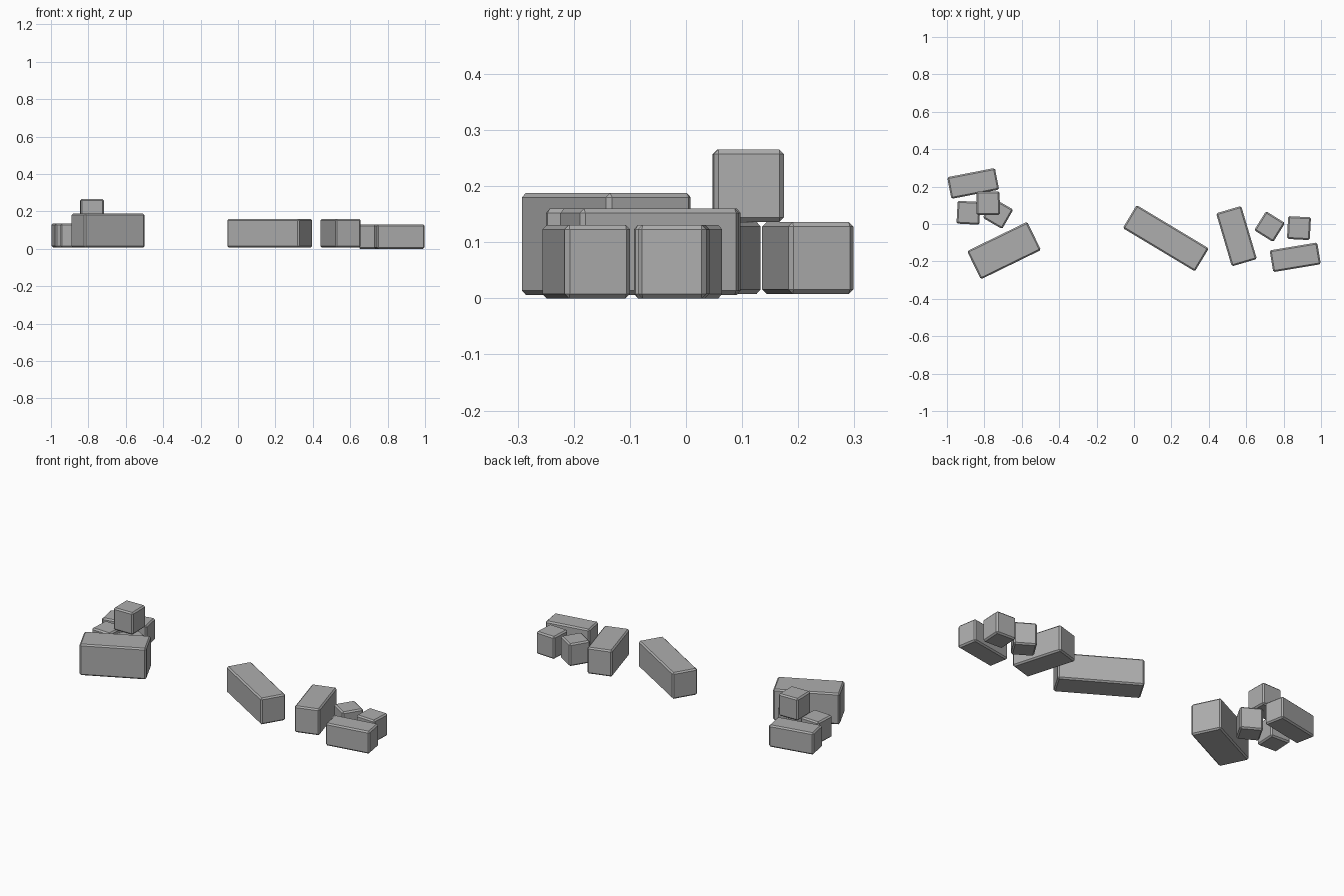
import bpy
import bmesh
from math import radians
from mathutils import Matrix

default = bpy.data.objects.get("Cube")
if default:
    bpy.data.objects.remove(default, do_unlink=True)

# One plain stone grey for every block
grey = bpy.data.materials.new("stone_grey")
grey.use_nodes = True
colour = (0.42, 0.42, 0.42, 1)
grey.diffuse_color = colour
grey.node_tree.nodes["Principled BSDF"].inputs["Base Color"].default_value = colour


def block(name, x, y, length, width, bottom, top, angle, chamfer=0.008):
    """Chamfered box, turned about z, with flat faces."""
    bm = bmesh.new()
    bmesh.ops.create_cube(bm, size=1)
    bmesh.ops.scale(bm, vec=(length, width, top - bottom), verts=bm.verts)
    bmesh.ops.bevel(bm, geom=bm.edges[:], offset=chamfer, segments=1, affect="EDGES")
    place = Matrix.Translation((x, y, (bottom + top) / 2))
    bm.transform(place @ Matrix.Rotation(radians(angle), 4, "Z"))
    mesh = bpy.data.meshes.new(name)
    bm.to_mesh(mesh)
    bm.free()
    mesh.materials.append(grey)
    bpy.context.collection.objects.link(bpy.data.objects.new(name, mesh))


# Stacked pile on the right side
block("right_large_block", -0.695, -0.142, 0.358, 0.168, 0.006, 0.188, 26)
block("right_back_block", -0.86, 0.217, 0.26, 0.118, 0.008, 0.136, 11)
block("right_outer_cube", -0.885, 0.06, 0.122, 0.122, 0.008, 0.136, -3)
block("right_inner_cube", -0.727, 0.055, 0.12, 0.12, 0.008, 0.136, -30)
block("right_top_cube", -0.78, 0.111, 0.125, 0.125, 0.136, 0.265, 1)

# Long fallen block in the middle
block("middle_long_block", 0.17, -0.076, 0.45, 0.144, 0.006, 0.16, -31)

# Loose group on the left side
block("left_tall_block", 0.548, -0.065, 0.14, 0.296, 0.006, 0.16, 16.5)
block("left_inner_cube", 0.725, -0.014, 0.12, 0.12, 0, 0.131, -32)
block("left_outer_cube", 0.882, -0.022, 0.122, 0.122, 0, 0.131, -3)
block("left_front_block", 0.862, -0.178, 0.258, 0.118, 0, 0.131, 9.5)
